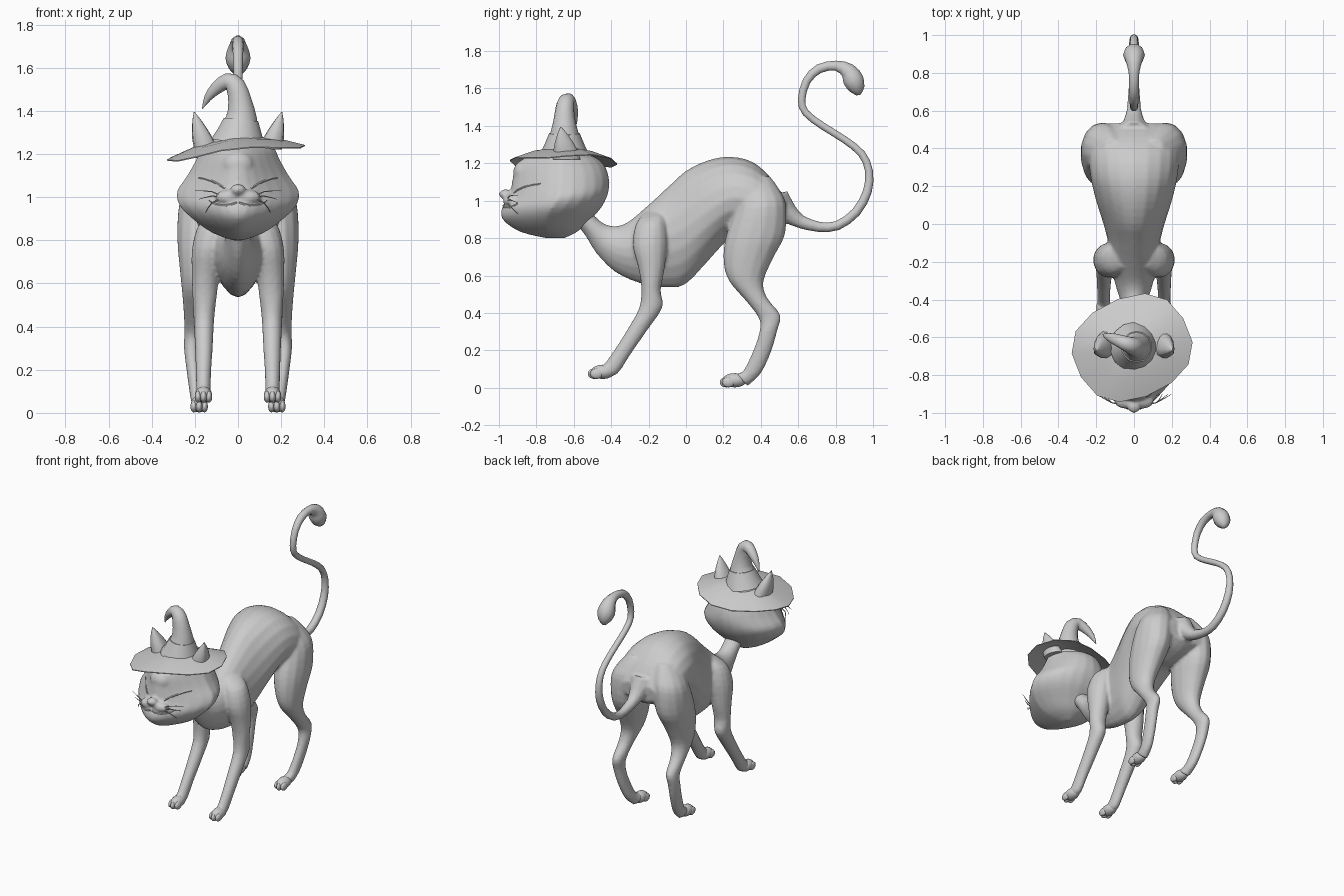
import bpy
import bmesh
import math
from mathutils import Vector, Matrix
from mathutils.bvhtree import BVHTree

cube = bpy.data.objects.get("Cube")
if cube:
    bpy.data.objects.remove(cube, do_unlink=True)

grey = bpy.data.materials.new("plain grey")
grey.use_nodes = True
grey.diffuse_color = (0.6, 0.6, 0.6, 1)
grey.node_tree.nodes["Principled BSDF"].inputs["Base Color"].default_value = grey.diffuse_color
parts = []


def finish(name, bm, fuse=0):
    """Turn a bmesh into a named object; fuse melts overlapping shells into one skin."""
    bmesh.ops.recalc_face_normals(bm, faces=bm.faces)
    mesh = bpy.data.meshes.new(name)
    bm.to_mesh(mesh)
    bm.free()
    mesh.materials.append(grey)
    obj = bpy.data.objects.new(name, mesh)
    bpy.context.collection.objects.link(obj)
    parts.append(obj)
    if fuse:
        remesh = obj.modifiers.new("fuse", "REMESH")
        remesh.mode = "VOXEL"
        remesh.voxel_size = fuse
        remesh.use_smooth_shade = True
        relax = obj.modifiers.new("relax", "SMOOTH")
        relax.iterations = 4
    return obj


def mirror_all(bm):
    """Copy everything built so far to the other side."""
    copy = bmesh.ops.duplicate(bm, geom=bm.verts[:] + bm.edges[:] + bm.faces[:])["geom"]
    verts = [g for g in copy if isinstance(g, bmesh.types.BMVert)]
    bmesh.ops.scale(bm, vec=(-1, 1, 1), verts=verts)


def smooth_path(rows, steps):
    """Catmull-Rom interpolation of rows of numbers."""
    out = []
    for i in range(len(rows) - 1):
        a, b, c, d = (rows[max(0, min(len(rows) - 1, i + k))] for k in (-1, 0, 1, 2))
        for s in range(steps):
            t = s / steps
            out.append([q + t / 2 * (r - p + t * (2 * p - 5 * q + 4 * r - w + t * (3 * (q - r) + w - p)))
                        for p, q, r, w in zip(a, b, c, d)])
    return out + [list(rows[-1])]


def skin(bm, rings):
    """Bridge consecutive rings and cap both ends."""
    rings = [[bm.verts.new(p) for p in ring] for ring in rings]
    n = len(rings[0])
    for a, b in zip(rings, rings[1:]):
        for i in range(n):
            j = (i + 1) % n
            bm.faces.new((a[i], a[j], b[j], b[i]))
    bm.faces.new(rings[0])
    bm.faces.new(rings[-1])


def loft(bm, rows, sides=20, taper=0, power=2):
    """Rows give two opposite profile points (y, z, y, z), centre x and half width."""
    rings = []
    for y1, z1, y2, z2, cx, hw in smooth_path(rows, 3):
        a, b = Vector((cx, y1, z1)), Vector((cx, y2, z2))
        ring = []
        for i in range(sides):
            ang = math.tau * i / sides
            c = math.cos(ang)
            width = hw * math.sin(ang) * (1 - taper * max(0, c) ** power)
            ring.append((a + b) / 2 + (a - b) / 2 * c + Vector((width, 0, 0)))
        rings.append(ring)
    skin(bm, rings)


def tube(bm, rows, ref, sides=10, steps=2):
    """Round tube through rows of x, y, z, radius."""
    pts = smooth_path(rows, steps)
    rings = []
    for i, p in enumerate(pts):
        t = Vector(pts[min(i + 1, len(pts) - 1)][:3]) - Vector(pts[max(i - 1, 0)][:3])
        t.normalize()
        u = (Vector(ref) - t * t.dot(Vector(ref))).normalized()
        v = t.cross(u)
        angles = [math.tau * k / sides for k in range(sides)]
        rings.append([Vector(p[:3]) + (u * math.cos(g) + v * math.sin(g)) * max(p[3], 0.001) for g in angles])
    skin(bm, rings)


def blob(bm, centre, radii):
    """Ellipsoid."""
    mat = Matrix.Translation(centre) @ Matrix.Diagonal((*radii, 1))
    bmesh.ops.create_uvsphere(bm, u_segments=14, v_segments=9, radius=1, matrix=mat)


# Legs, front edge and back edge of each profile
skin_bm = bmesh.new()
loft(skin_bm, [
    (.33, 1.13, .45, 1.13, .11, .05), (.28, 1.05, .50, 1.06, .135, .095),
    (.26, .95, .535, .98, .16, .115),
    (.21, .80, .53, .82, .175, .108), (.20, .67, .47, .70, .185, .088),
    (.23, .57, .415, .57, .195, .066), (.315, .47, .435, .48, .205, .048),
    (.39, .37, .505, .39, .21, .039), (.39, .29, .49, .31, .215, .036),
    (.355, .19, .455, .19, .205, .033), (.305, .09, .40, .075, .19, .033),
    (.26, .075, .33, .01, .18, .035)], sides=14)
loft(skin_bm, [
    (-.23, .93, -.13, .95, .06, .03), (-.27, .87, -.11, .90, .105, .07),
    (-.285, .76, -.10, .78, .135, .078),
    (-.255, .64, -.115, .63, .15, .065), (-.24, .54, -.135, .52, .155, .056),
    (-.25, .43, -.125, .43, .158, .048), (-.315, .31, -.205, .31, .158, .042),
    (-.385, .20, -.295, .18, .16, .036), (-.44, .125, -.365, .075, .16, .034),
    (-.47, .12, -.42, .06, .16, .036)], sides=14)
mirror_all(skin_bm)

# Arched body, narrow at neck and chest and wide at the rump, with the tail root
loft(skin_bm, [
    (-.64, .92, -.56, 1.0, 0, .06), (-.55, .83, -.47, .90, 0, .058),
    (-.48, .72, -.40, .865, 0, .062), (-.38, .62, -.32, .88, 0, .09),
    (-.25, .56, -.22, .96, 0, .12), (-.10, .535, -.10, 1.07, 0, .137),
    (0, .555, 0, 1.16, 0, .162), (.12, .68, .12, 1.217, 0, .2),
    (.23, .79, .24, 1.235, 0, .228), (.35, .80, .36, 1.205, 0, .24),
    (.46, .83, .46, 1.115, 0, .225), (.525, .87, .535, 1.0, 0, .15)], taper=.25)
tail = [(.48, 1.0, .085), (.55, .93, .055), (.62, .885, .036), (.71, .86, .028), (.81, .867, .026),
        (.91, .94, .026), (.97, 1.05, .025), (.978, 1.16, .022), (.94, 1.25, .021), (.85, 1.325, .02),
        (.73, 1.40, .02), (.64, 1.47, .02), (.618, 1.54, .021), (.645, 1.64, .023), (.71, 1.705, .026),
        (.80, 1.722, .028), (.865, 1.695, .045), (.895, 1.645, .058), (.915, 1.595, .042), (.922, 1.565, .012)]
tail = [(0, *row) for row in tail]
tube(skin_bm, tail[:4], (1, 0, 0))
finish("body_and_legs", skin_bm, fuse=.01)

# Tail with a rounded tip
bm = bmesh.new()
tube(bm, tail[2:], (1, 0, 0))
finish("tail", bm)

# Paws with three toes
for label, x, y, z in (("back_paws", .18, .26, .04), ("front_paws", .16, -.445, .085)):
    bm = bmesh.new()
    blob(bm, (x, y, z), (.04, .065, .038))
    for k in (-1, 0, 1):
        blob(bm, (x + k * .025, y - .045 + abs(k) * .012, z - .01), (.016, .035, .028))
    mirror_all(bm)
    finish(label, bm)

# Head with wide cheeks, narrow muzzle, whisker pads, nose and a soft brow
head_bm = bmesh.new()
blob(head_bm, (.042, -.935, 1.0), (.065, .045, .035))
mirror_all(head_bm)
loft(head_bm, [
    (-.75, .80, -.65, .80, 0, .025), (-.89, .835, -.58, .835, 0, .12),
    (-.98, .90, -.52, .89, 0, .205), (-.985, .96, -.455, .96, 0, .27),
    (-.945, 1.02, -.42, 1.03, 0, .283), (-.93, 1.10, -.41, 1.10, 0, .235),
    (-.915, 1.18, -.43, 1.18, 0, .19), (-.86, 1.23, -.48, 1.23, 0, .165),
    (-.76, 1.26, -.56, 1.26, 0, .08)], sides=24, taper=.42, power=1)
blob(head_bm, (0, -.965, 1.035), (.036, .036, .026))
blob(head_bm, (0, -.87, 1.15), (.075, .055, .065))
face = BVHTree.FromBMesh(head_bm)
finish("head", head_bm, fuse=.01)


# Closed eyes and mouth, traced onto the face
def face_line(name, points, radius):
    bm = bmesh.new()
    rows = []
    for x, z in smooth_path(points, 3):
        hit = face.ray_cast(Vector((x, -2, z)), Vector((0, 1, 0)))[0]
        rows.append((*hit, radius))
    tube(bm, rows, (0, 0, 1), sides=5, steps=1)
    mirror_all(bm)
    finish(name, bm)


face_line("closed_eyes", [(.06, 1.04), (.10, 1.065), (.15, 1.085), (.18, 1.09)], .005)
face_line("mouth", [(.005, .975), (.05, .962), (.10, .965), (.13, .985)], .005)

# Whiskers
bm = bmesh.new()
for end_z, end_x in ((1.03, .20), (.99, .18), (.93, .15)):
    tube(bm, [(.06, -.955, .995, .003), (.12, -.945, (end_z + 1) / 2 + .01, .003),
              (end_x, -.90, end_z, .001)], (0, 0, 1), sides=5)
mirror_all(bm)
finish("whiskers", bm)

# Ears, slightly hollowed towards the front
bm = bmesh.new()
ear_rings = []
for t in (0, .3, .55, .8, 1):
    ring = []
    size = 1 - t ** 1.7 * .96
    for i in range(14):
        ang = math.tau * i / 14
        c, s = math.cos(ang), math.sin(ang)
        dent = .7 if s < -.3 and abs(c) < .9 else 1
        ring.append((.148 + .055 * t + .055 * size * c,
                     -.65 - .02 * t + .088 * size * dent * s, 1.22 + .175 * t))
    ear_rings.append(ring)
skin(bm, ear_rings)
mirror_all(bm)
finish("ears", bm)

# Wide floppy brim, tilted down to one side and drooping at the back
bm = bmesh.new()
brim_rings = []
for r, z, thick in ((.08, 1.285, 0), (.6, 1.253, 0), (1, 1.208, 0), (1, 1.208, .005), (.6, 1.253, .006), (.08, 1.285, .007)):
    ring = []
    for i in range(14):
        ang = math.tau * i / 14
        c, s = math.cos(ang), math.sin(ang)
        skew = .04 * max(0, -c * s - .1) - .05 * max(0, c * s)
        ring.append((-.01 + (.32 + skew) * r * c, -.655 + (.277 - skew) * r * s + .03 * r * c,
                     z - thick + r * (.034 * c - .008 * s + .012 * math.sin(3 * ang))))
    brim_rings.append(ring)
skin(bm, brim_rings)
finish("hat_brim", bm)

# Hat band and bent cone
bm = bmesh.new()
tube(bm, [
    (0, -.65, 1.24, .125), (.005, -.65, 1.31, .098), (.016, -.65, 1.37, .073), (.008, -.65, 1.45, .055),
    (-.012, -.645, 1.515, .047), (-.05, -.63, 1.537, .038), (-.10, -.61, 1.505, .03),
    (-.14, -.595, 1.46, .018), (-.165, -.585, 1.41, .002)], (0, 1, 0), sides=14)
finish("hat_cone", bm)
bm = bmesh.new()
tube(bm, [(0, -.65, 1.25, .13), (.008, -.65, 1.30, .107), (.014, -.65, 1.36, .082)],
     (0, 1, 0), sides=14, steps=1)
finish("hat_band", bm)

# Smooth shading with sharp edges kept
bpy.ops.object.select_all(action="DESELECT")
for obj in parts:
    obj.select_set(True)
bpy.context.view_layer.objects.active = parts[0]
bpy.ops.object.shade_smooth_by_angle(angle=math.radians(50))
